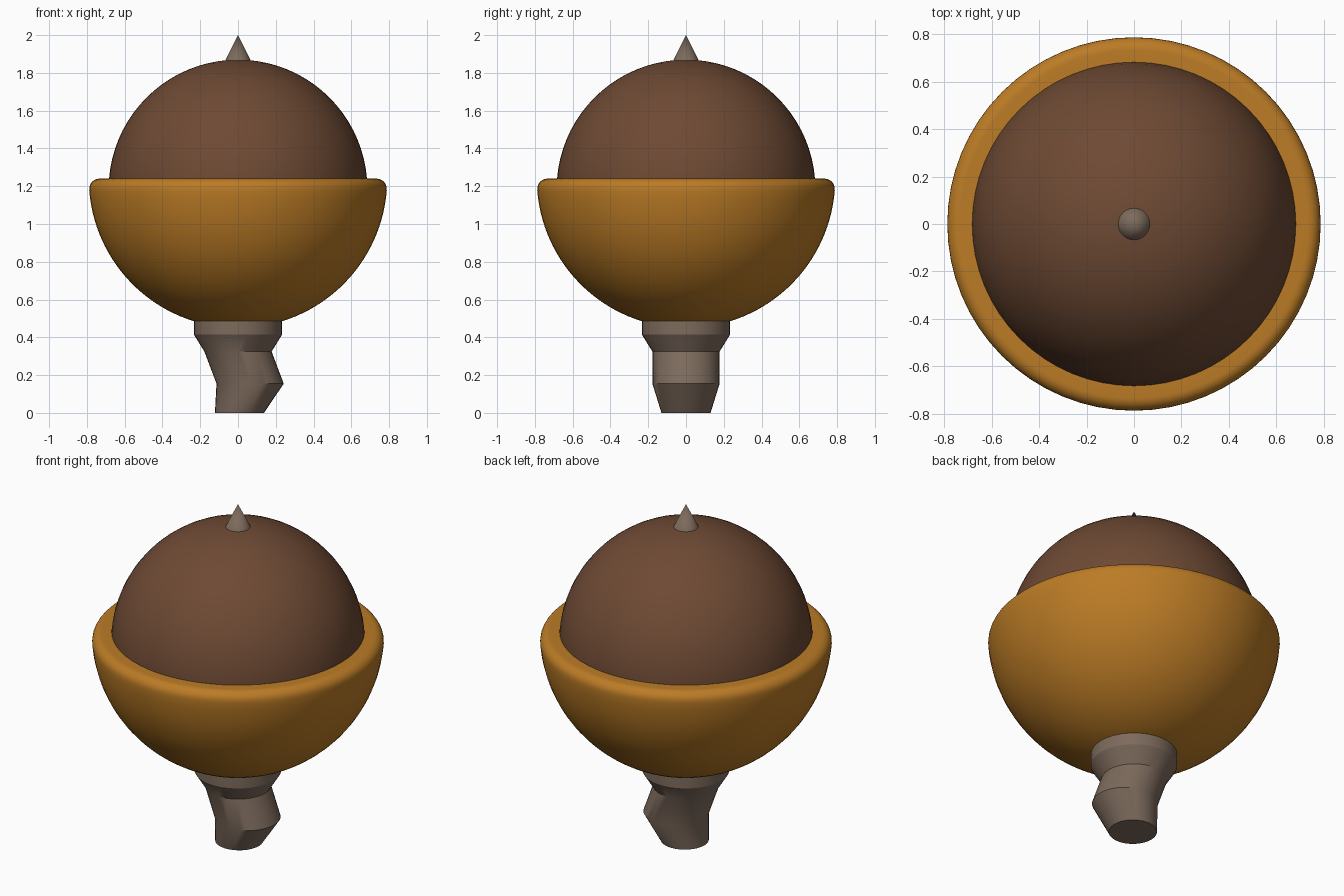
import bpy, bmesh, math

if "Cube" in bpy.data.objects:
    bpy.data.objects.remove(bpy.data.objects["Cube"])


def material(name, rgb):
    m = bpy.data.materials.new(name)
    m.diffuse_color = (*rgb, 1)
    m.use_nodes = True
    m.node_tree.nodes["Principled BSDF"].inputs["Base Color"].default_value = m.diffuse_color
    return m


NUT = material("dark brown", (0.156, 0.068, 0.034))
CUP = material("golden brown", (0.50, 0.20, 0.019))
BARK = material("grey brown", (0.205, 0.146, 0.108))


def loft(name, sections, mat, sides, closed=False):
    """Skin circles given as (x centre, radius, z); zero radius makes a pole."""
    bm = bmesh.new()
    rings = []
    for cx, r, z in sections:
        if r < 1e-5:
            rings.append([bm.verts.new((cx, 0, z))] * sides)
        else:
            rings.append([bm.verts.new((cx + r * math.cos(2 * math.pi * i / sides),
                                        r * math.sin(2 * math.pi * i / sides), z))
                          for i in range(sides)])
    for a, b in zip(rings, rings[1:]):
        for i in range(sides):
            j = (i + 1) % sides
            quad = list(dict.fromkeys((a[i], a[j], b[j], b[i])))
            bm.faces.new(quad)
    # flat caps on open ends
    for ring in (rings[0], rings[-1]):
        if ring[0] is not ring[1]:
            bm.faces.new(ring)
    bmesh.ops.recalc_face_normals(bm, faces=bm.faces)
    mesh = bpy.data.meshes.new(name)
    bm.to_mesh(mesh)
    bm.free()
    ob = bpy.data.objects.new(name, mesh)
    bpy.context.collection.objects.link(ob)
    mesh.materials.append(mat)
    bpy.ops.object.select_all(action='DESELECT')
    ob.select_set(True)
    bpy.context.view_layer.objects.active = ob
    bpy.ops.object.shade_smooth_by_angle(angle=math.radians(30))
    return ob


def arc(r, z, start, end, steps, rx=0.0):
    """Profile arc about (rx, z), angles in degrees from the horizontal."""
    pts = []
    for i in range(steps + 1):
        t = math.radians(start + (end - start) * i / steps)
        pts.append((0, max(0, rx + r * math.cos(t)), z + r * math.sin(t)))
    return pts


# Round nut
loft("nut", arc(0.685, 1.185, -90, 90, 40), NUT, 64)

# Bowl-shaped cup: outer bowl, rounded lip, inner bowl
outer = arc(0.79, 1.24, -90, -4.5, 30)
lip = arc(0.053, 1.187, 8, 90, 8, rx=0.734)
inner = arc(0.67, 1.24, 0, -90, 24)
loft("cup", outer + lip + inner, CUP, 64)

# Crooked stem
loft("stem", [(0.008, 0.13, 0), (0.064, 0.178, 0.155), (0, 0.178, 0.325),
              (0, 0.234, 0.415), (0, 0.234, 0.52)], BARK, 32)

# Pointed tip
loft("tip", [(0, 0.07, 1.86), (0, 0, 2.0)], BARK, 24)
